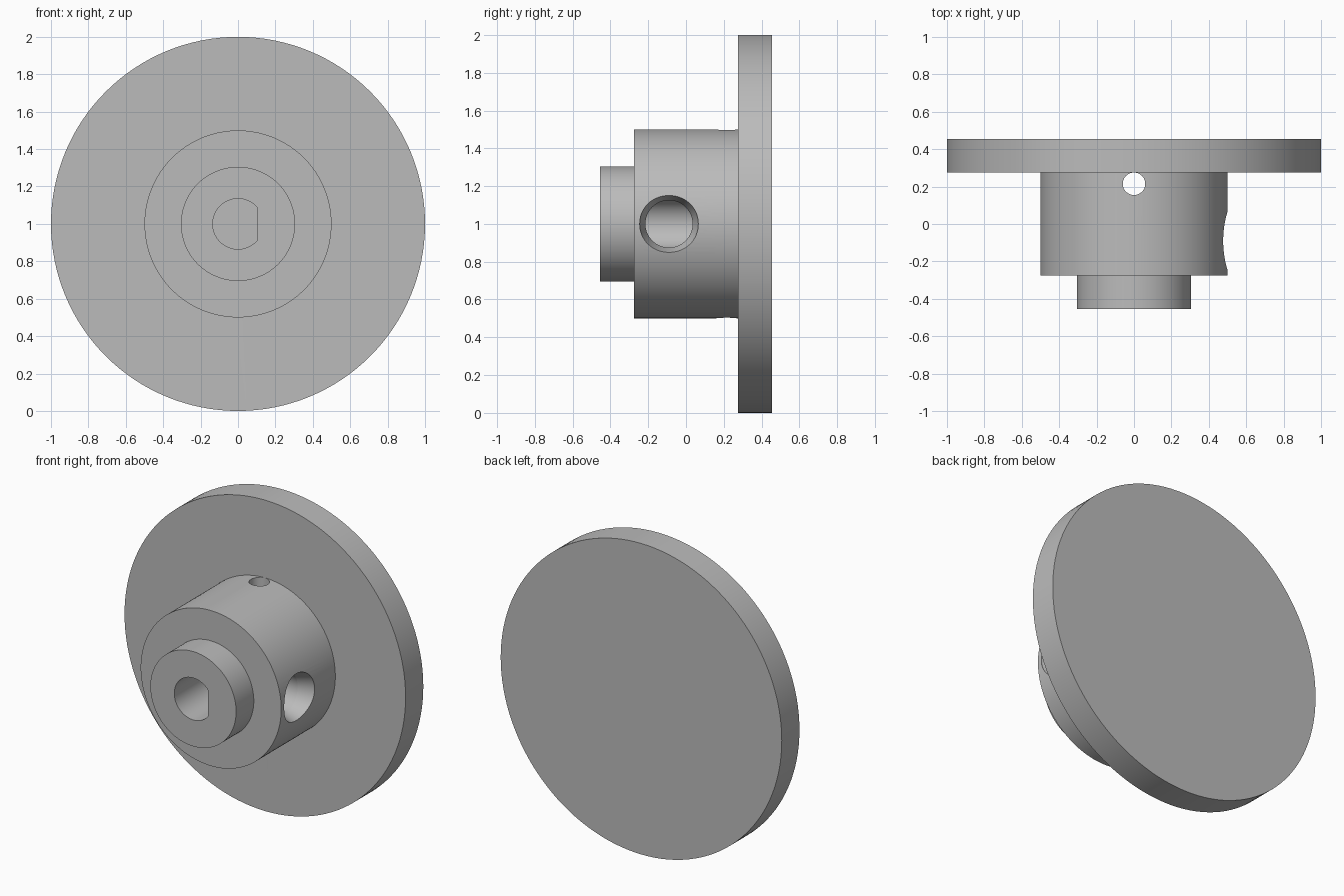
import bpy, math
from mathutils import Matrix

old = bpy.data.objects.get("Cube")
if old:
    bpy.data.objects.remove(old, do_unlink=True)

grey = bpy.data.materials.new("plain grey")
grey.use_nodes = True
colour = (0.50, 0.50, 0.50, 1)
grey.diffuse_color = colour
grey.node_tree.nodes["Principled BSDF"].inputs["Base Color"].default_value = colour

TURN = {"x": Matrix.Rotation(math.pi / 2, 4, "Y"),
        "y": Matrix.Rotation(-math.pi / 2, 4, "X"),
        "z": Matrix.Identity(4)}


def lathe(name, axis, centre, profile, sides=128):
    """Solid of revolution; profile lists (distance along axis, radius)."""
    verts, faces = [], []
    for along, radius in profile:
        for i in range(sides):
            a = math.tau * i / sides
            verts.append((radius * math.cos(a), radius * math.sin(a), along))
    for ring in range(len(profile) - 1):
        for i in range(sides):
            j = (i + 1) % sides
            p, q = ring * sides, (ring + 1) * sides
            faces.append((p + i, p + j, q + j, q + i))
    faces.append(tuple(reversed(range(sides))))
    faces.append(tuple(range(len(verts) - sides, len(verts))))
    mesh = bpy.data.meshes.new(name)
    mesh.from_pydata(verts, [], faces)
    mesh.transform(Matrix.Translation(centre) @ TURN[axis])
    mesh.materials.append(grey)
    ob = bpy.data.objects.new(name, mesh)
    bpy.context.collection.objects.link(ob)
    return ob


def boolean(target, tool, operation="DIFFERENCE"):
    mod = target.modifiers.new(tool.name, "BOOLEAN")
    mod.operation, mod.solver, mod.object = operation, "EXACT", tool
    bpy.context.view_layer.objects.active = target
    bpy.ops.object.modifier_apply(modifier=mod.name)
    bpy.data.objects.remove(tool, do_unlink=True)


# Disc, hub and front boss turned as one body
body = lathe("flanged_hub", "y", (0, 0, 1),
             [(-0.455, 0.305), (-0.275, 0.305), (-0.275, 0.5),
              (0.275, 0.5), (0.275, 1), (0.455, 1)])

# D-shaped shaft bore with its flat on the left
bore = lathe("shaft_bore", "y", (0, 0, 1), [(-0.6, 0.135), (0.1, 0.135)], 64)
bpy.ops.mesh.primitive_cube_add(size=1, location=(0.605, 0, 1))
flat = bpy.context.object
flat.name = "bore_flat"
flat.scale = (1, 3, 1)
boolean(bore, flat)
boolean(body, bore)

# Tapered screw hole on the left, reaching the bore
boolean(body, lathe("screw_hole", "x", (0, -0.09, 1),
                    [(0, 0.125), (0.4, 0.125), (0.49, 0.155), (0.6, 0.155)], 64))

# Narrow pin hole straight through the hub
boolean(body, lathe("pin_hole", "z", (0, 0.215, 1), [(-0.6, 0.06), (0.6, 0.06)], 48))

bpy.ops.object.select_all(action="DESELECT")
body.select_set(True)
bpy.context.view_layer.objects.active = body
bpy.ops.object.shade_smooth_by_angle(angle=math.radians(15))
